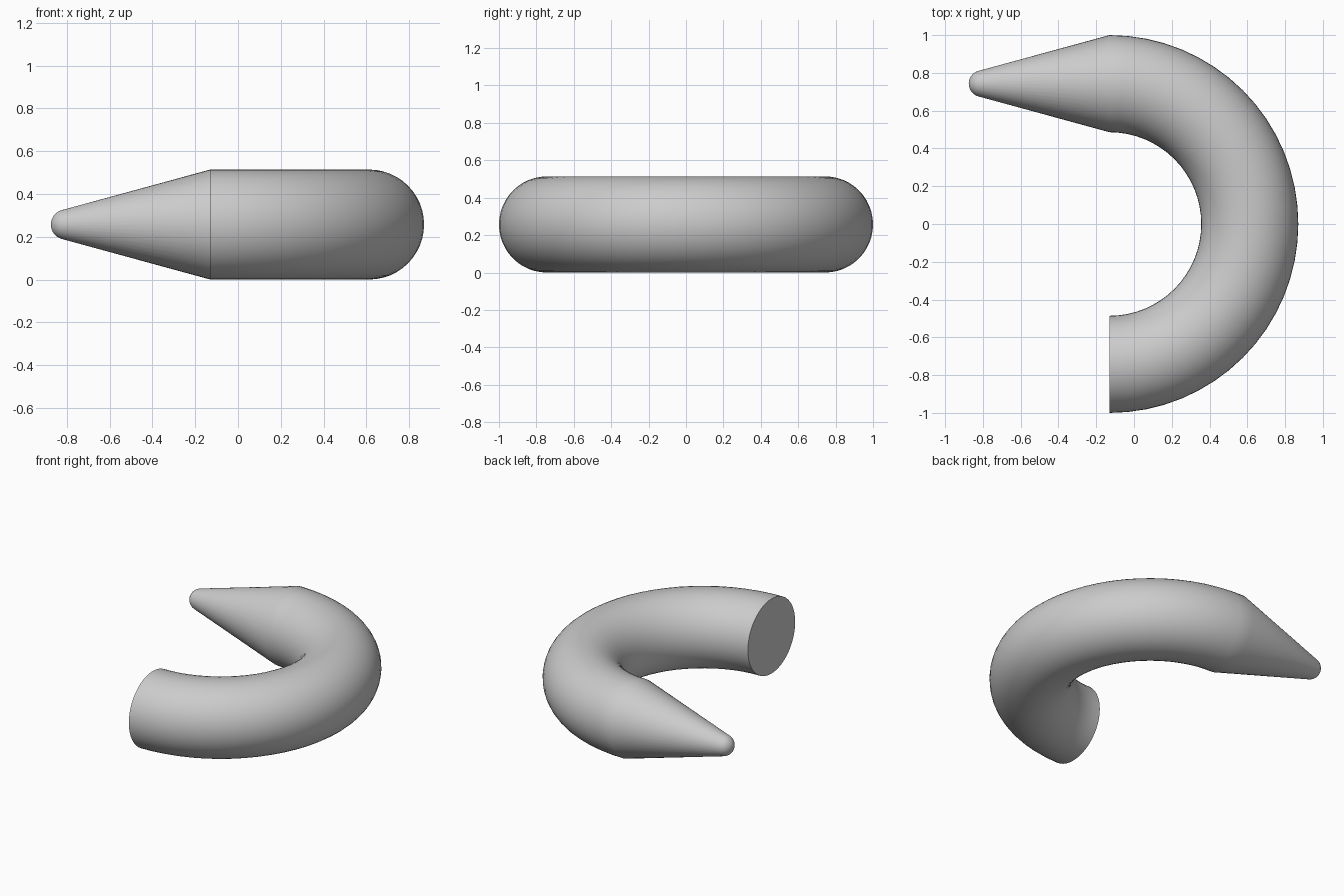
import bpy, bmesh, math
from mathutils import Vector

if "Cube" in bpy.data.objects:
    bpy.data.objects.remove(bpy.data.objects["Cube"], do_unlink=True)

BEND = 0.743      # radius of the bend's centre line
TUBE = 0.257      # radius of the tube
START_X = -0.13   # plane of the flat end and of the taper's base
TIP_X = -0.875
TIP = 0.07        # radius of the rounded tip
ARC_STEPS, SIDES, DOME_STEPS = 32, 48, 8

grey = bpy.data.materials.new("Plain grey")
grey.use_nodes = True
colour = (0.6, 0.6, 0.6, 1)
grey.diffuse_color = colour
grey.node_tree.nodes["Principled BSDF"].inputs["Base Color"].default_value = colour

# Sections as (centre, outward direction, radius): half-circle bend
sections = []
for i in range(ARC_STEPS + 1):
    a = -math.pi / 2 + math.pi * i / ARC_STEPS
    out = Vector((math.cos(a), math.sin(a), 0))
    sections.append((Vector((START_X, 0, TUBE)) + out * BEND, out, TUBE))

# Straight taper ending in a tangent dome
dome_x = TIP_X + TIP
lean = math.asin((TUBE - TIP) / (START_X - dome_x))
for i in range(DOME_STEPS):
    a = lean + (math.pi / 2 - lean) * i / DOME_STEPS
    centre = Vector((dome_x - TIP * math.sin(a), BEND, TUBE))
    sections.append((centre, Vector((0, 1, 0)), TIP * math.cos(a)))

# Skin the sections
bm = bmesh.new()
rings = []
for centre, out, radius in sections:
    ring = []
    for k in range(SIDES):
        t = 2 * math.pi * k / SIDES
        ring.append(bm.verts.new(
            centre + radius * (out * math.cos(t) + Vector((0, 0, math.sin(t))))))
    rings.append(ring)
for a, b in zip(rings, rings[1:]):
    for k in range(SIDES):
        n = (k + 1) % SIDES
        bm.faces.new((a[k], a[n], b[n], b[k]))

# Flat end and point of the tip
bm.faces.new(rings[0])
point = bm.verts.new((TIP_X, BEND, TUBE))
for k in range(SIDES):
    bm.faces.new((rings[-1][k], rings[-1][(k + 1) % SIDES], point))
bmesh.ops.recalc_face_normals(bm, faces=bm.faces)

mesh = bpy.data.meshes.new("curved_hook")
bm.to_mesh(mesh)
bm.free()
mesh.materials.append(grey)
hook = bpy.data.objects.new("curved_hook", mesh)
bpy.context.collection.objects.link(hook)

bpy.ops.object.select_all(action="DESELECT")
hook.select_set(True)
bpy.context.view_layer.objects.active = hook
bpy.ops.object.shade_smooth_by_angle(angle=math.radians(30))
